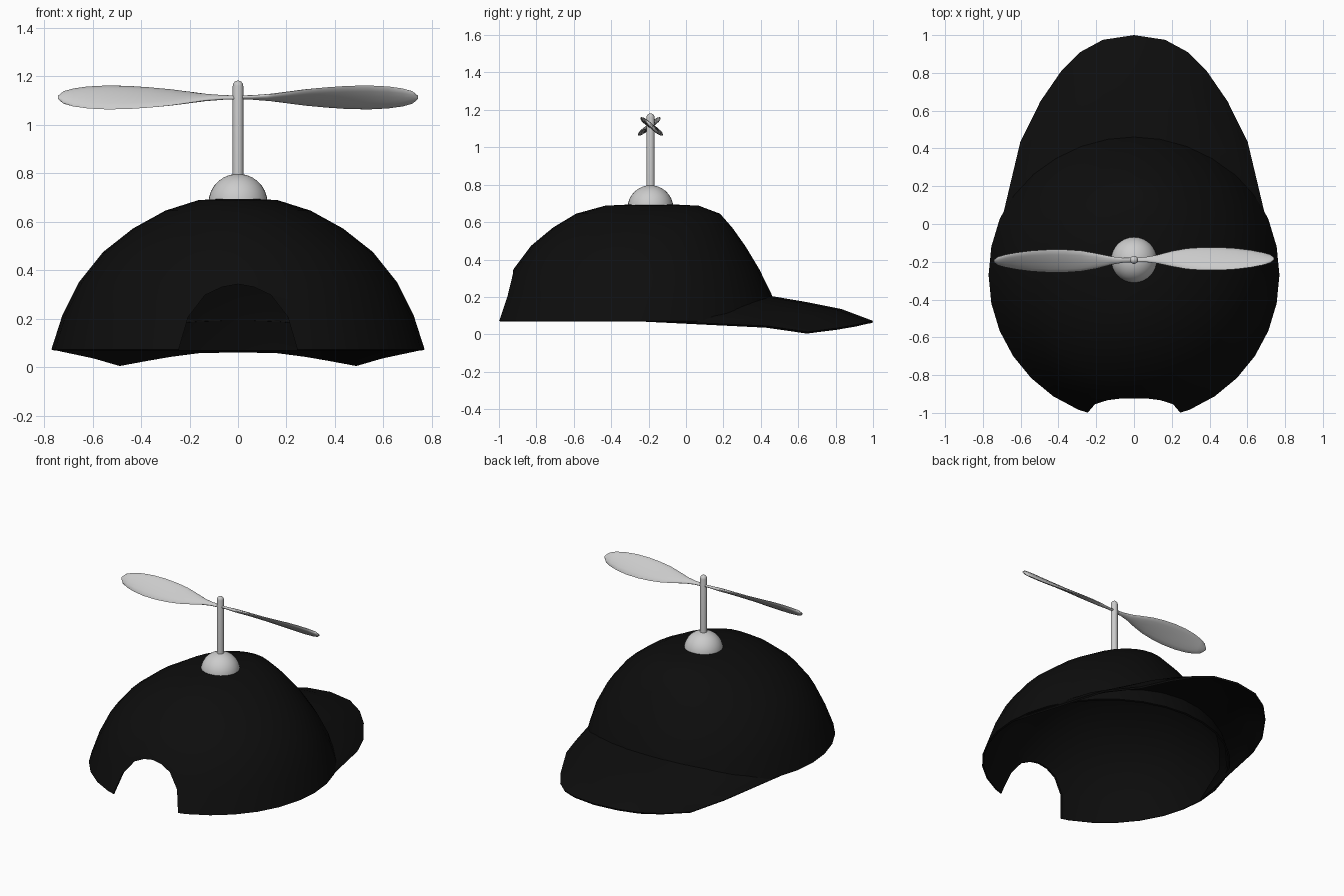
import bpy, bmesh, math
from mathutils import Vector

if "Cube" in bpy.data.objects:
    bpy.data.objects.remove(bpy.data.objects["Cube"])

black = bpy.data.materials.new("black_cloth")
black.diffuse_color = (0.004, 0.004, 0.004, 1)
black.use_nodes = True
black.node_tree.nodes["Principled BSDF"].inputs["Base Color"].default_value = black.diffuse_color
CY = -0.19  # y of the propeller axis


def make_object(name, verts, faces, mat=None):
    me = bpy.data.meshes.new(name)
    me.from_pydata(verts, [], faces)
    ob = bpy.data.objects.new(name, me)
    bpy.context.collection.objects.link(ob)
    if mat:
        me.materials.append(mat)
    return ob


def finish(ob, angle=35):
    bpy.ops.object.select_all(action='DESELECT')
    ob.select_set(True)
    bpy.context.view_layer.objects.active = ob
    for m in list(ob.modifiers):
        bpy.ops.object.modifier_apply(modifier=m.name)
    bpy.ops.object.shade_smooth_by_angle(angle=math.radians(angle))


def bridge(rows, n, closed=True):
    """Quads between consecutive rows of n vertices."""
    return [(r * n + i, r * n + (i + 1) % n, (r + 1) * n + (i + 1) % n, (r + 1) * n + i)
            for r in range(rows - 1) for i in range(n if closed else n - 1)]


def fix_normals(ob):
    bm = bmesh.new()
    bm.from_mesh(ob.data)
    bmesh.ops.recalc_face_normals(bm, faces=bm.faces)
    bm.to_mesh(ob.data)
    bm.free()


def lathe(name, profile, n=32):
    """Closed solid turned around the propeller axis from (radius, z) points."""
    verts = [(r * math.cos(2 * math.pi * i / n), CY + r * math.sin(2 * math.pi * i / n), z)
             for r, z in profile for i in range(n)]
    k = len(profile)
    faces = bridge(k, n) + [tuple(range(n))[::-1], tuple(range((k - 1) * n, k * n))]
    ob = make_object(name, verts, faces)
    finish(ob)
    return ob


# Crown: oval rings (z, half width, centre y, half depth)
rings = [(.072, .770, -.270, .772), (.215, .724, -.263, .720), (.350, .656, -.265, .656),
         (.474, .557, -.256, .572), (.571, .434, -.232, .479), (.645, .300, -.203, .385),
         (.688, .165, -.182, .250)]
N = 32
verts = [(hw * math.cos(2 * math.pi * i / N), cy + hd * math.sin(2 * math.pi * i / N), z)
         for z, hw, cy, hd in rings for i in range(N)]
faces = bridge(len(rings), N)
top = len(verts)
verts.append((0, -.182, .70))
last = top - N
faces += [(last + i, last + (i + 1) % N, top) for i in range(N)]
crown = make_object("crown", verts, faces, black)
sol = crown.modifiers.new("shell", 'SOLIDIFY')
sol.thickness, sol.offset = 0.012, -1

# Arched opening in the back strap area
half = [(.25, -.1), (.243, .078), (.206, .206), (.136, .297), (.066, .33)]
arch = half + [(0, .342)] + [(-x, z) for x, z in reversed(half)]
m = len(arch)
cutter = make_object("opening_cutter", [(x, y, z) for y in (-1.3, -.7) for x, z in arch],
                     bridge(2, m) + [tuple(range(m)), tuple(range(m, 2 * m))[::-1]])
fix_normals(cutter)
cutter.hide_render = True
cut = crown.modifiers.new("opening", 'BOOLEAN')
cut.operation, cut.object, cut.solver = 'DIFFERENCE', cutter, 'EXACT'
finish(crown)
bpy.data.objects.remove(cutter)

# Brim: inner seam on the crown, raised middle row, drooping outer edge
inner = [(0, .455, .205), (.16, .435, .20), (.29, .385, .19), (.41, .31, .175),
         (.53, .20, .15), (.645, .06, .11), (.757, -.25, .08)]
outer = [(0, 1.0, .072), (.165, .975, .068), (.285, .91, .052), (.385, .81, .034),
         (.495, .65, .013), (.602, .434, .045), (.767, -.26, .076)]
lift = [.022, .022, .022, .02, .016, .01, 0]


def both_sides(row):
    return [(-x, y, z) for x, y, z in reversed(row[1:])] + row


def blend(t, k):
    return [tuple(Vector(a).lerp(Vector(b), t) + Vector((0, 0, h * k)))
            for a, b, h in zip(inner, outer, lift)]


rows = [both_sides(r) for r in (inner, blend(.33, .6), blend(.69, 1), outer)]
W = len(rows[0])
brim = make_object("brim", [v for r in rows for v in r],
                   [f[::-1] for f in bridge(len(rows), W, closed=False)], black)
sol = brim.modifiers.new("thickness", 'SOLIDIFY')
if brim.data.polygons[W // 2].normal.z < 0:
    brim.data.flip_normals()
sol.thickness, sol.offset = 0.012, -1
finish(brim)

# Button on top and the stem with a rounded tip
lathe("top_button", [(.122 * math.cos(a), .677 + .12 * math.sin(a))
                     for a in [math.radians(d) for d in (0, 12, 24, 36, 48, 60, 72, 82, 89.5)]])
lathe("stem", [(.0217, .70), (.0217, 1.16)] +
      [(.0217 * math.cos(a), 1.16 + .0217 * math.sin(a))
       for a in [math.radians(d) for d in (25, 50, 70, 89)]], 16)

# Propeller blades: twisted oval sections (distance, half chord)
sections = [(0, .013), (.06, .014), (.12, .024), (.2, .046), (.28, .064), (.36, .073),
            (.45, .077), (.54, .074), (.62, .064), (.68, .050), (.72, .033), (.742, .008)]
S = 14
for name, s in (("right_blade", 1), ("left_blade", -1)):
    verts = []
    for x, c in sections:
        tilt = math.radians(20 + 30 * x / .742)
        th = min(.011, c * .6)
        for i in range(S):
            a = 2 * math.pi * i / S
            u, v = c * math.cos(a), th * math.sin(a)
            y = -u * math.cos(tilt) + v * math.sin(tilt)
            z = u * math.sin(tilt) + v * math.cos(tilt)
            verts.append((s * x, CY + s * (y + .006 * min(1, x / .2)), 1.112 + z))
    k = len(sections)
    blade = make_object(name, verts, bridge(k, S) + [tuple(range(S))[::-1],
                                                     tuple(range((k - 1) * S, k * S))])
    fix_normals(blade)
    finish(blade, 50)
